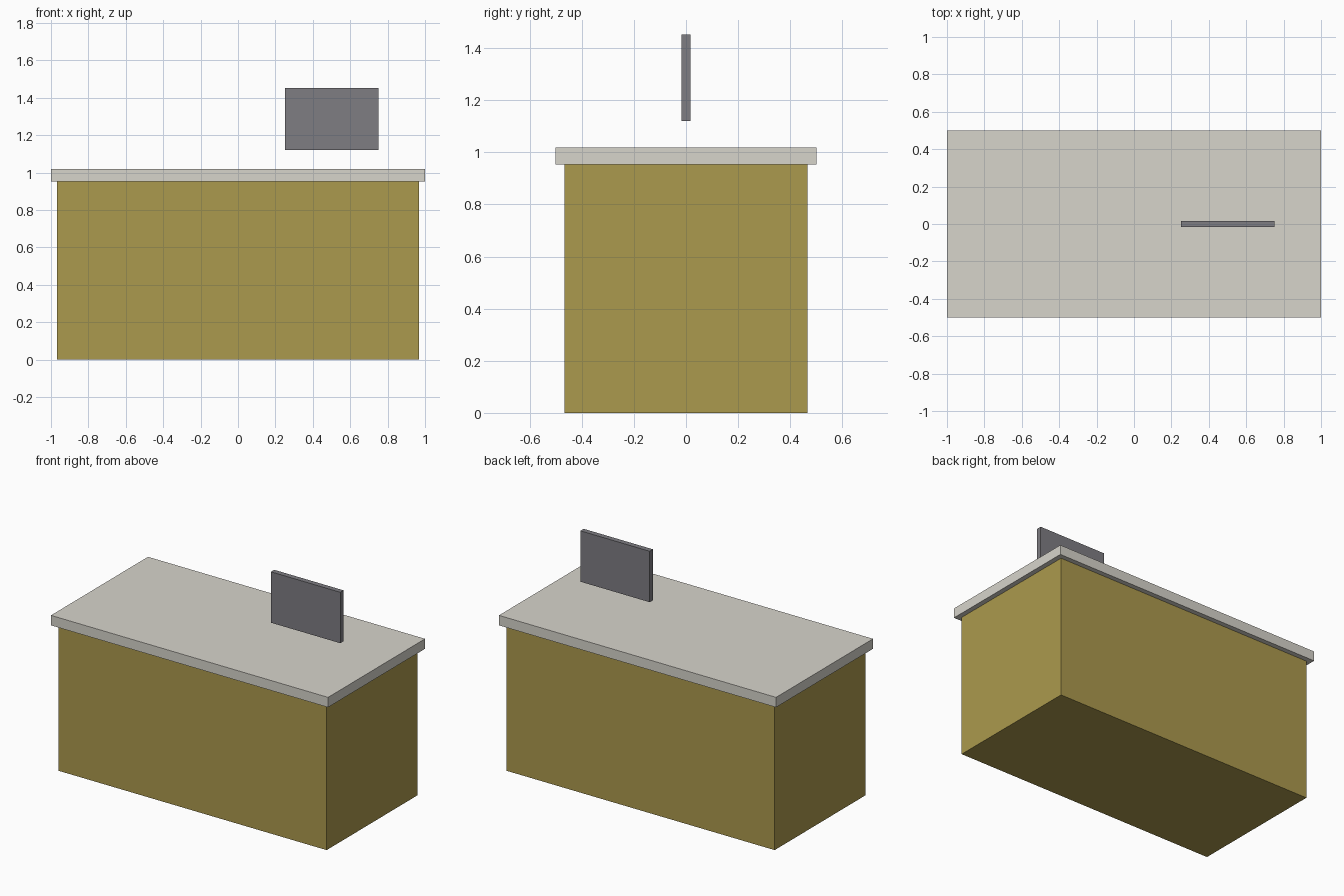
import bpy

if "Cube" in bpy.data.objects:
    bpy.data.objects.remove(bpy.data.objects["Cube"])


def material(name, color):
    mat = bpy.data.materials.new(name)
    mat.diffuse_color = (*color, 1)
    mat.use_nodes = True
    mat.node_tree.nodes["Principled BSDF"].inputs["Base Color"].default_value = mat.diffuse_color
    return mat


def box(name, lo, hi, mat):
    center = [(a + b) / 2 for a, b in zip(lo, hi)]
    bpy.ops.mesh.primitive_cube_add(size=1, location=center)
    obj = bpy.context.object
    obj.name = name
    obj.scale = [b - a for a, b in zip(lo, hi)]
    bpy.ops.object.transform_apply(location=False, rotation=False, scale=True)
    obj.data.materials.append(mat)
    return obj


wood = material("wood", (0.41, 0.32, 0.075))
stone = material("stone", (0.68, 0.66, 0.60))
dark = material("dark_grey", (0.21, 0.205, 0.225))

# Cabinet body
box("counter_body", (-0.967, -0.467, 0), (0.967, 0.467, 0.953), wood)

# Overhanging worktop
box("countertop", (-1, -0.5, 0.953), (1, 0.5, 1.018), stone)

# Upright panel floating above the worktop
box("screen_panel", (0.25, -0.017, 1.12), (0.75, 0.017, 1.452), dark)
